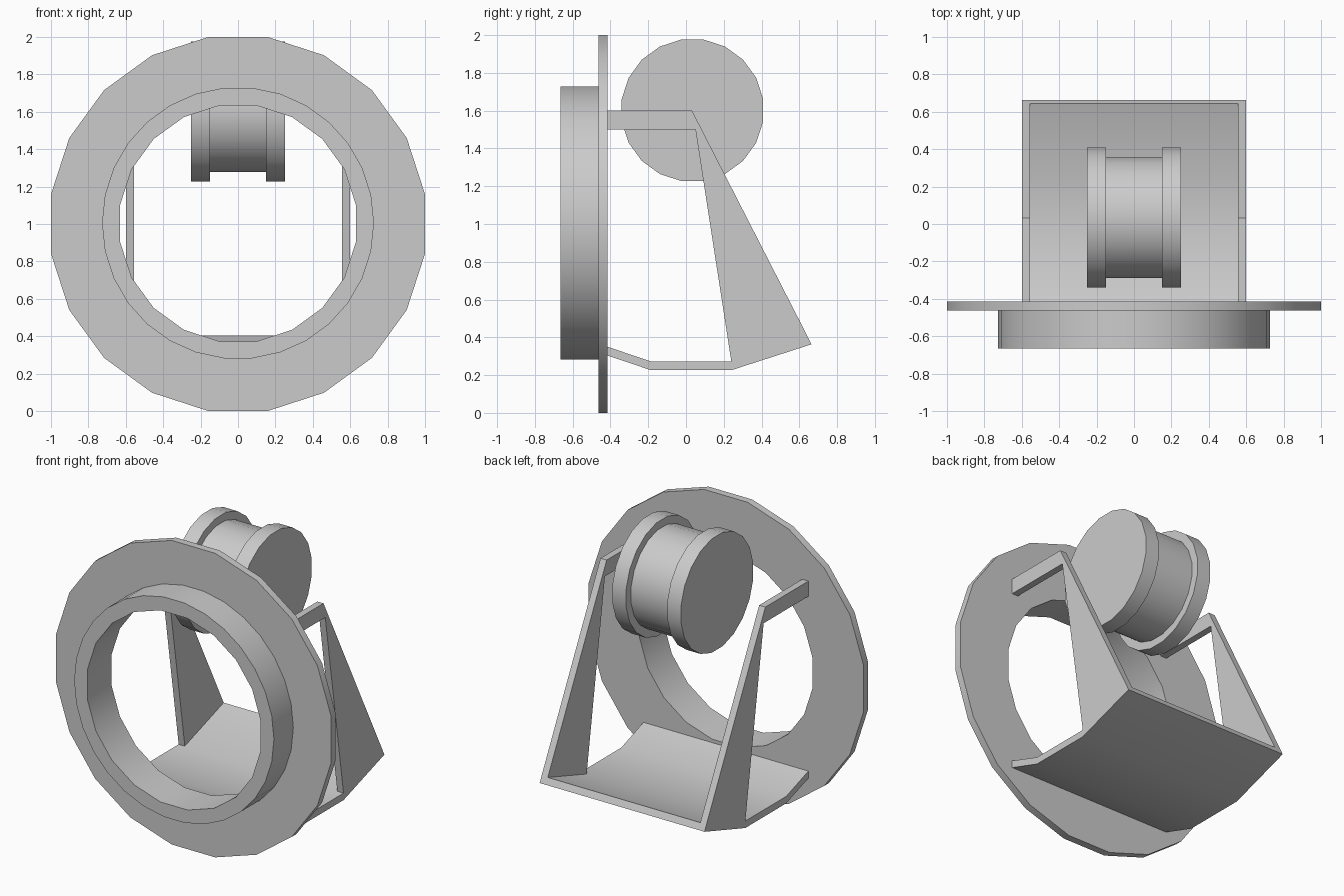
import bpy, bmesh, math

cube = bpy.data.objects.get("Cube")
if cube:
    bpy.data.objects.remove(cube, do_unlink=True)

grey = bpy.data.materials.new("plain_grey")
grey.use_nodes = True
grey.diffuse_color = (0.6, 0.6, 0.6, 1)
grey.node_tree.nodes["Principled BSDF"].inputs["Base Color"].default_value = (0.6, 0.6, 0.6, 1)


def finish(name, bm, smooth=False):
    bmesh.ops.recalc_face_normals(bm, faces=bm.faces)
    mesh = bpy.data.meshes.new(name)
    bm.to_mesh(mesh)
    bm.free()
    mesh.materials.append(grey)
    obj = bpy.data.objects.new(name, mesh)
    bpy.context.collection.objects.link(obj)
    if smooth:
        bpy.ops.object.select_all(action="DESELECT")
        obj.select_set(True)
        bpy.context.view_layer.objects.active = obj
        bpy.ops.object.shade_smooth_by_angle(angle=math.radians(30))


def circle(bm, sides, radius, y, z):
    """Ring of vertices around the y axis, with a flat side at the top."""
    step = math.tau / sides
    return [bm.verts.new((radius * math.sin((i + 0.5) * step), y,
                          z + radius * math.cos((i + 0.5) * step)))
            for i in range(sides)]


def wall(bm, a, b):
    """Join two equal rings with quads."""
    for i in range(len(a)):
        j = (i + 1) % len(a)
        bm.faces.new((a[i], a[j], b[j], b[i]))


def ring_face(bm, outer, inner):
    """Fill the flat band between two rings that may differ in side count."""
    n, m = len(outer), len(inner)
    i = j = 0
    while i < n or j < m:
        a, b = outer[i % n], inner[j % m]
        if j == m or (i < n and (i + 1) / n <= (j + 1) / m):
            i += 1
            bm.faces.new((a, outer[i % n], b))
        else:
            j += 1
            bm.faces.new((a, inner[j % m], b))


def annulus(name, sides, radius, y0, y1, z):
    """Flat ring with the shared round opening through it."""
    bm = bmesh.new()
    front, back = [(circle(bm, sides, radius, y, z), circle(bm, 20, 0.638, y, 1.003))
                   for y in (y0, y1)]
    for k in range(2):
        wall(bm, front[k], back[k])
    for outer, inner in (front, back):
        ring_face(bm, outer, inner)
    finish(name, bm, True)


def plate(name, profile, x0, x1, smooth=False):
    """Extrude a (y, z) outline from x0 to x1."""
    bm = bmesh.new()
    face = bm.faces.new([bm.verts.new((x0, y, z)) for y, z in profile])
    new = bmesh.ops.extrude_face_region(bm, geom=[face])["geom"]
    bmesh.ops.translate(bm, vec=(x1 - x0, 0, 0),
                        verts=[v for v in new if isinstance(v, bmesh.types.BMVert)])
    finish(name, bm, smooth)


# Front flange and raised collar
annulus("flange", 20, 1.0125, -0.463, -0.415, 1.0)
annulus("collar", 30, 0.727, -0.665, -0.463, 1.005)

# Spool: stepped lathe profile around the x axis
bm = bmesh.new()
rim, core = 0.379, 0.327
rings = []
for x, r in [(-0.25, rim), (-0.15, rim), (-0.15, core),
             (0.15, core), (0.15, rim), (0.25, rim)]:
    ring = circle(bm, 20, r, 0, 0)
    for v in ring:
        v.co = (x, 0.034 + v.co.x, 1.602 + v.co.z)
    rings.append(ring)
for a, b in zip(rings, rings[1:]):
    wall(bm, a, b)
bm.faces.new(rings[0])
bm.faces.new(rings[-1])
finish("spool", bm, True)

# Bracket: tray underneath and one tapering side frame on each side
under = [(-0.415, 0.303), (-0.185, 0.226), (0.24, 0.226), (0.664, 0.363)]
over = [(0.644, 0.404), (0.24, 0.272), (-0.185, 0.272), (-0.415, 0.35)]
plate("tray", under + over, -0.6, 0.6, True)
frame = [(-0.415, 1.6), (0.032, 1.6), over[0], over[1], (0.05, 1.5), (-0.415, 1.5)]
for name, side in (("left", 1), ("right", -1)):
    plate(name + "_side_frame", frame, side * 0.555, side * 0.6)
